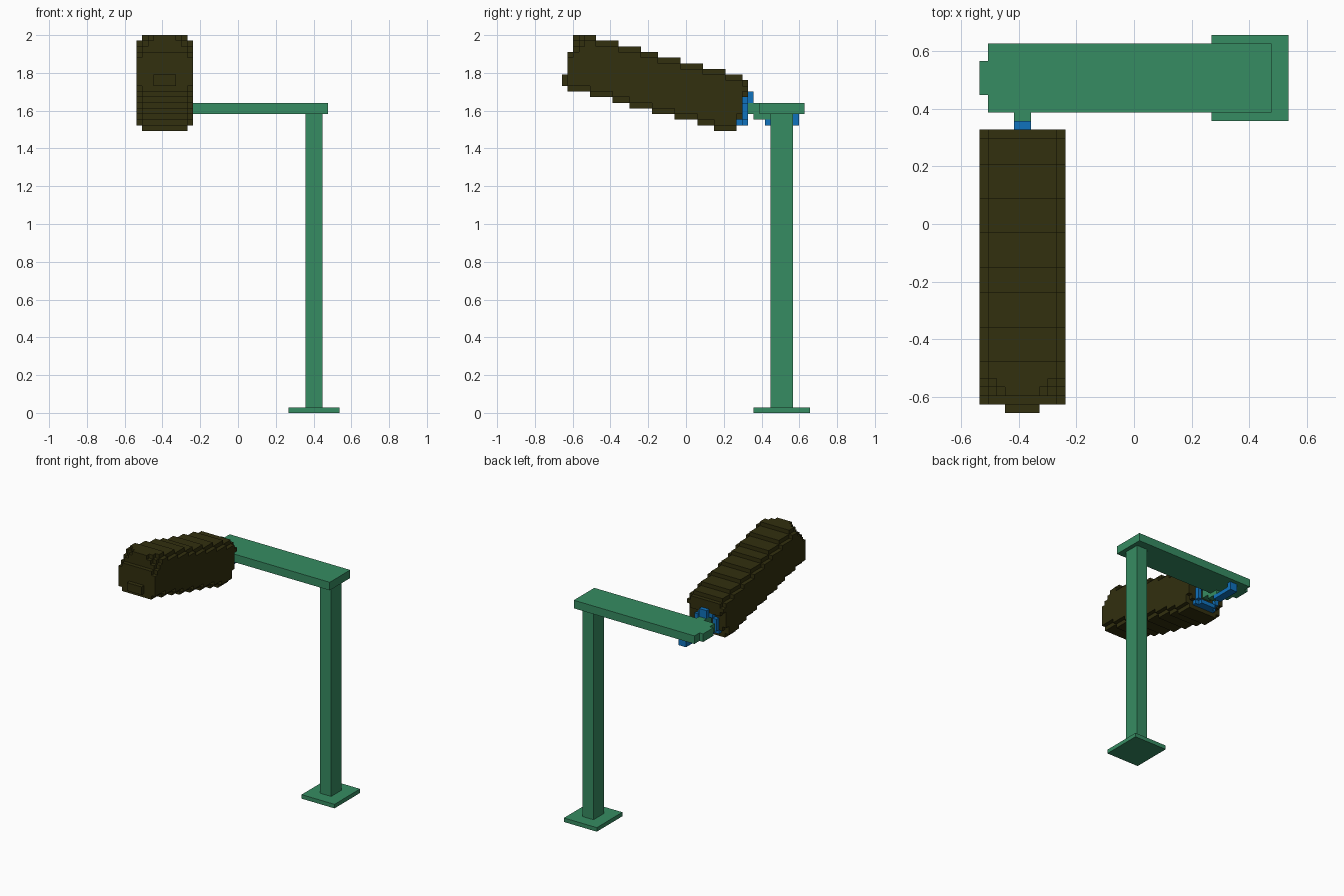
import bpy, bmesh, math
from mathutils import Vector

if "Cube" in bpy.data.objects:
    bpy.data.objects.remove(bpy.data.objects["Cube"], do_unlink=True)

U = 2 / 67  # size of one block


def material(name, rgb):
    m = bpy.data.materials.new(name)
    m.use_nodes = True
    col = (*rgb, 1)
    m.diffuse_color = col
    m.node_tree.nodes["Principled BSDF"].inputs["Base Color"].default_value = col
    return m


GREEN = material("sea green", (0.037, 0.262, 0.122))
OLIVE = material("dark olive", (0.032, 0.029, 0.0045))
BLUE = material("blue", (0.005, 0.17, 0.51))


def finish(bm, name, mat):
    bm.normal_update()
    mesh = bpy.data.meshes.new(name)
    bm.to_mesh(mesh)
    bm.free()
    mesh.materials.append(mat)
    ob = bpy.data.objects.new(name, mesh)
    bpy.context.collection.objects.link(ob)


def box(name, mat, x, y, z):
    """Box from (min, max) ranges in block units."""
    bm = bmesh.new()
    bmesh.ops.create_cube(bm, size=1)
    for v in bm.verts:
        v.co = Vector([U * r[0 if c < 0 else 1] for r, c in zip((x, y, z), v.co)])
    finish(bm, name, mat)


def blocks(name, mat, cells):
    """Outer skin of a set of unit blocks, with flat areas merged."""
    bm = bmesh.new()
    for cell in cells:
        for axis in range(3):
            for side in (0, 1):
                near = list(cell)
                near[axis] += 2 * side - 1
                if tuple(near) in cells:
                    continue
                a, b = (axis + 1) % 3, (axis + 2) % 3
                ring = []
                for da, db in ((0, 0), (1, 0), (1, 1), (0, 1)):
                    p = list(cell)
                    p[axis] += side
                    p[a] += da
                    p[b] += db
                    ring.append(bm.verts.new(Vector(p) * U))
                bm.faces.new(ring if side else ring[::-1])
    bmesh.ops.remove_doubles(bm, verts=bm.verts, dist=U * 0.01)
    bmesh.ops.dissolve_limit(bm, angle_limit=0.01, verts=bm.verts, edges=bm.edges)
    finish(bm, name, mat)


def step(table, y):
    """Height of the first step that ends beyond y."""
    return next(h for end, h in table if y < end)


# Post, foot and cross arm
box("foot_plate", GREEN, (27 - 18, 18), (12, 22), (0, 1))
box("post", GREEN, (12, 15), (15, 19), (1, 53))
box("cross_arm", GREEN, (-17, 16), (13, 21), (53, 55))
box("arm_end_nub", GREEN, (-18, -17), (15, 19), (53, 55))

# Tilted body: stepped top and bottom outlines, corners trimmed by one block
TOP = ((-20, 64), (-16, 67), (-12, 66), (-8, 65), (-5, 64), (-1, 63),
       (3, 62), (7, 61), (10, 60), (11, 59))
BOTTOM = ((-17, 57), (-13, 56), (-10, 55), (-6, 54), (-2, 53), (2, 52),
          (5, 51), (9, 50), (10, 52), (11, 56))
body = set()
for y in range(-21, 11):
    top, bottom = step(TOP, y), step(BOTTOM, y)
    for z in range(bottom, top):
        for x in range(-18, -8):
            edge = min(x + 18, -9 - x)
            if edge == 0 and z in (bottom, top - 1):
                continue
            # rounded shoulders at the front of the upper layers
            if z >= 63 and y < -16 and edge + (y + 20) < z - 63:
                continue
            body.add((x, y, z))
# Front tip
body |= {(x, -22, z) for x in range(-15, -11) for z in (58, 59)}
blocks("tilted_body", OLIVE, body)

# Blue arch on the back of the body
arch = {(x, 10, z) for x in (-16, -11) for z in range(52, 55)}
arch |= {(x, 10, 55) for x in range(-15, -11)}
arch |= {(x, 10, 51) for x in range(-15, -11)}
arch |= {(x, 9, 51) for x in range(-16, -10)}
arch |= {(x, 11, 56) for x in (-14, -13)}
arch |= {(x, 11, 55) for x in (-14, -13)}
blocks("back_arch", BLUE, arch)

# Hanger joining the body to the arm
box("hanger_rod", GREEN, (-14, -12), (10, 13), (53, 55))
box("hanger_foot", GREEN, (-14, -12), (12, 15), (52, 53))
clip = {(x, y, 51) for x in (-14, -13) for y in range(14, 20)}
clip |= {(x, 19, 52) for x in (-14, -13)}
blocks("hanger_clip", BLUE, clip)
